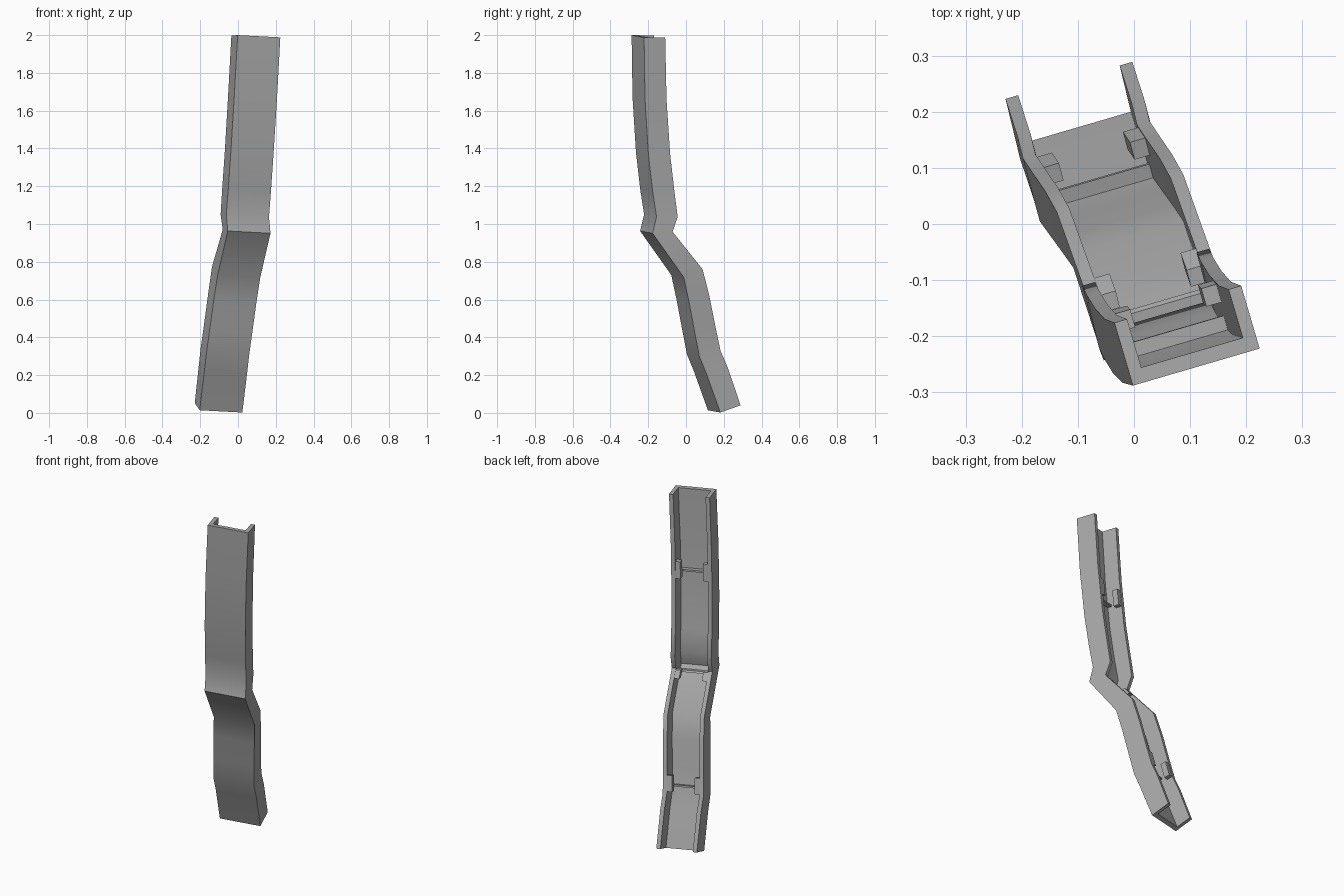
import bpy
import bmesh
from mathutils import Vector

cube = bpy.data.objects.get("Cube")
if cube:
    bpy.data.objects.remove(cube, do_unlink=True)

grey = bpy.data.materials.new("warm_grey")
grey.use_nodes = True
colour = (0.4, 0.4, 0.4, 1)
grey.diffuse_color = colour
grey.node_tree.nodes["Principled BSDF"].inputs["Base Color"].default_value = colour

# Path of the front right corner, each with its depth direction
ACROSS = Vector((0.226, 0.066, -0.012))
PATH = [(Vector(p), Vector(d)) for p, d in [
    ((-0.002, -0.288, 2.0), (-0.033, 0.112, -0.002)),
    ((-0.020, -0.283, 1.67), (-0.033, 0.114, 0.0)),
    ((-0.038, -0.265, 1.38), (-0.032, 0.115, 0.002)),
    ((-0.052, -0.242, 1.18), (-0.032, 0.115, 0.002)),
    ((-0.062, -0.222, 1.05), (-0.030, 0.112, 0.0)),
    ((-0.054, -0.243, 0.963), (-0.027, 0.106, 0.008)),
    ((-0.108, -0.078, 0.73), (-0.030, 0.100, 0.042)),
    ((-0.128, -0.050, 0.60), (-0.030, 0.108, 0.030)),
    ((-0.150, -0.020, 0.44), (-0.030, 0.110, 0.028)),
    ((-0.168, 0.005, 0.31), (-0.030, 0.112, 0.030)),
    ((-0.178, 0.042, 0.22), (-0.029, 0.112, 0.035)),
    ((-0.203, 0.116, 0.014), (-0.026, 0.107, 0.038))]]


def frame(z):
    """Corner and depth direction of the channel at a height."""
    for (p, d), (q, e) in zip(PATH, PATH[1:]):
        if p.z >= z >= q.z:
            t = (p.z - z) / (p.z - q.z)
            return p.lerp(q, t), d.lerp(e, t)
    return PATH[-1]


def sweep(name, section, frames):
    """Sweep a section of (across, depth) fractions along the frames."""
    bm = bmesh.new()
    rings = [[bm.verts.new(p + ACROSS * u + d * v) for u, v in section]
             for p, d in frames]
    n = len(section)
    for a, b in zip(rings, rings[1:]):
        for i in range(n):
            j = (i + 1) % n
            bm.faces.new((a[i], a[j], b[j], b[i]))
    bm.faces.new(rings[0])
    bm.faces.new(rings[-1])
    bmesh.ops.recalc_face_normals(bm, faces=bm.faces)
    mesh = bpy.data.meshes.new(name)
    bm.to_mesh(mesh)
    bm.free()
    mesh.materials.append(grey)
    obj = bpy.data.objects.new(name, mesh)
    bpy.context.collection.objects.link(obj)
    return obj


def block(name, u0, u1, v0, v1, top, bottom):
    section = [(u0, v0), (u1, v0), (u1, v1), (u0, v1)]
    return sweep(name, section, [frame(top), frame(bottom)])


# Open-backed channel: front web with two side flanges
SIDE, WEB = 0.1, 0.23
channel = sweep("channel_cover", [
    (0, 0), (1, 0), (1, 1), (1 - SIDE, 1), (1 - SIDE, WEB),
    (SIDE, WEB), (SIDE, 1), (0, 1)], PATH)
bpy.context.view_layer.objects.active = channel
channel.select_set(True)
bpy.ops.object.shade_smooth_by_angle(angle=0.5)

# Retaining tabs on both flanges, and a thin cross rib at each level
for level, top, bottom in (("upper", 1.60, 1.50),
                           ("middle", 0.955, 0.91),
                           ("lower", 0.41, 0.32)):
    block(level + "_right_tab", 0.05, 0.22, 0.70, 0.98, top, bottom)
    block(level + "_left_tab", 0.78, 0.95, 0.70, 0.98, top, bottom)
    block(level + "_cross_rib", 0.05, 0.95, 0.1, 0.45, bottom + 0.03, bottom + 0.02)
